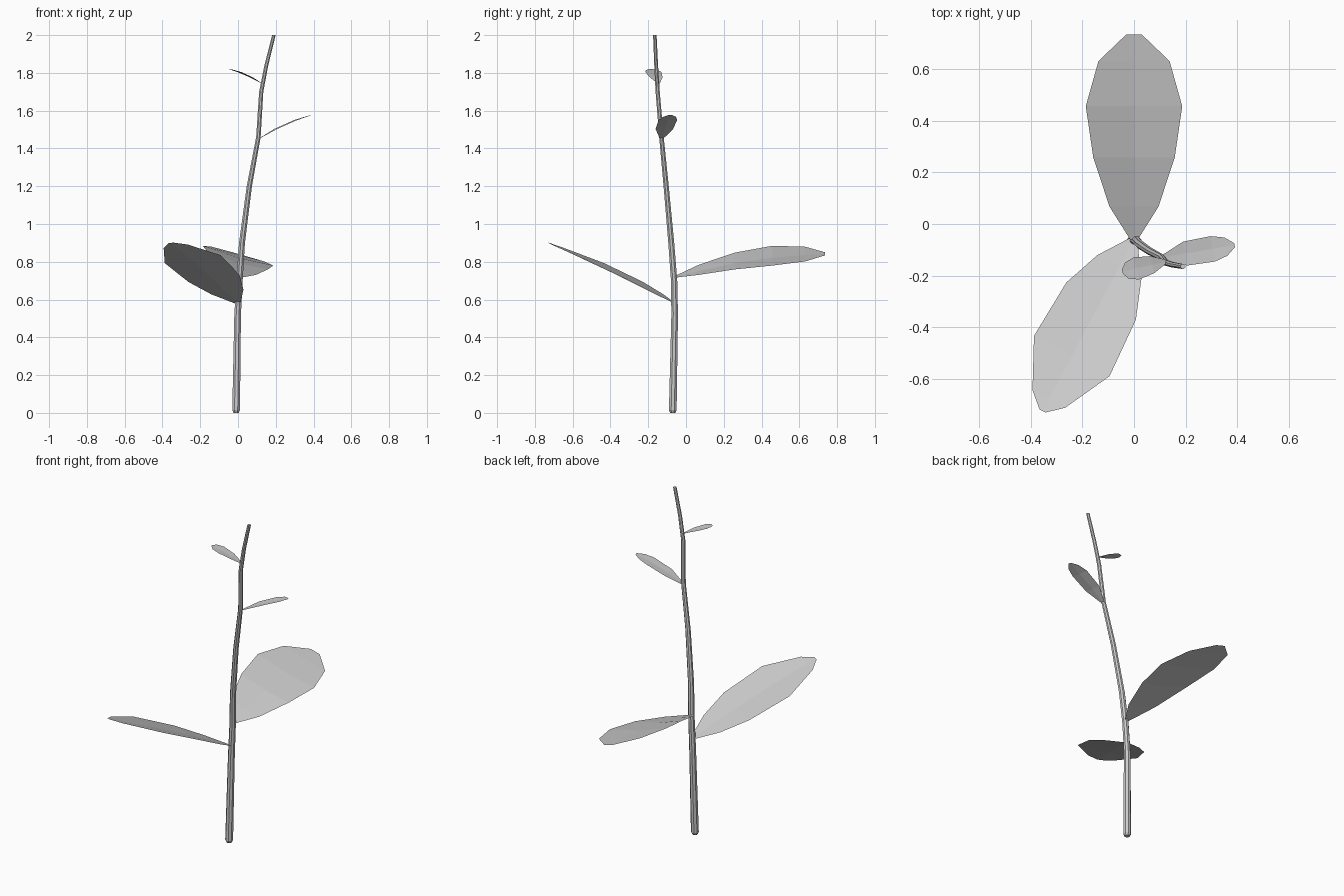
import bpy, math
from mathutils import Vector

if "Cube" in bpy.data.objects:
    bpy.data.objects.remove(bpy.data.objects["Cube"])


def make(name, verts, faces):
    me = bpy.data.meshes.new(name)
    me.from_pydata([tuple(v) for v in verts], [], faces)
    me.update()
    ob = bpy.data.objects.new(name, me)
    bpy.context.collection.objects.link(ob)
    return ob


# stem: tapering eight-sided tube along a bent path (x, y, z, radius)
def stem(name, path, sides=8):
    verts, faces = [], []
    for x, y, z, r in path:
        for k in range(sides):
            a = 2 * math.pi * (k + 0.5) / sides
            verts.append((x + r * math.cos(a), y + r * math.sin(a), z))
    for i in range(len(path) - 1):
        for k in range(sides):
            a, b = i * sides + k, i * sides + (k + 1) % sides
            faces.append((a, b, b + sides, a + sides))
    faces.append(tuple(reversed(range(sides))))
    faces.append(tuple(range(len(verts) - sides, len(verts))))
    return make(name, verts, faces)


# leaf: flat-faced blade with a midrib; rows are (position along, half width)
def leaf(name, base, tip, rows, roll=0.0, arch=0.01, fold=0.01):
    base, tip = Vector(base), Vector(tip)
    d = tip - base
    side = Vector((-d.y, d.x, 0)).normalized() + Vector((0, 0, roll))
    verts, faces = [], []
    for t, w in rows:
        h = math.sin(math.pi * t)
        mid = base + d * t + Vector((0, 0, arch * h))
        lift = Vector((0, 0, fold * h))
        verts += [mid + side * w + lift, mid, mid - side * w + lift]
    for i in range(len(rows) - 1):
        for k in (0, 1):
            a = i * 3 + k
            faces.append((a, a + 1, a + 4, a + 3))
    return make(name, verts, faces)


stem("stem", [
    (-0.01, -0.07, 0.00, 0.015), (-0.01, -0.07, 0.015, 0.022),
    (-0.002, -0.06, 0.52, 0.019), (0.008, -0.063, 0.70, 0.018),
    (0.021, -0.078, 0.90, 0.017), (0.06, -0.105, 1.20, 0.015),
    (0.108, -0.13, 1.46, 0.013), (0.123, -0.15, 1.70, 0.012),
    (0.15, -0.158, 1.84, 0.011), (0.19, -0.165, 2.00, 0.010)])

leaf("lower_front_leaf", (0, -0.06, 0.58), (-0.355, -0.725, 0.90),
     [(0, 0.015), (0.16, 0.097), (0.36, 0.153), (0.68, 0.166),
      (0.93, 0.072), (1, 0.013)], roll=0.13)

leaf("lower_back_leaf", (0, -0.06, 0.72), (0, 0.735, 0.842),
     [(0, 0.015), (0.16, 0.095), (0.40, 0.158), (0.65, 0.187),
      (0.87, 0.138), (1, 0.03)], roll=0.28, arch=0.025, fold=0.012)

leaf("upper_right_leaf", (0.108, -0.13, 1.45), (0.39, -0.082, 1.577),
     [(0, 0.008), (0.32, 0.047), (0.70, 0.05), (0.88, 0.036), (1, 0.008)],
     fold=0.004)

leaf("upper_left_leaf", (0.125, -0.145, 1.745), (-0.045, -0.185, 1.82),
     [(0, 0.007), (0.32, 0.034), (0.68, 0.044), (0.90, 0.032), (1, 0.008)],
     arch=0.006, fold=0.003)
